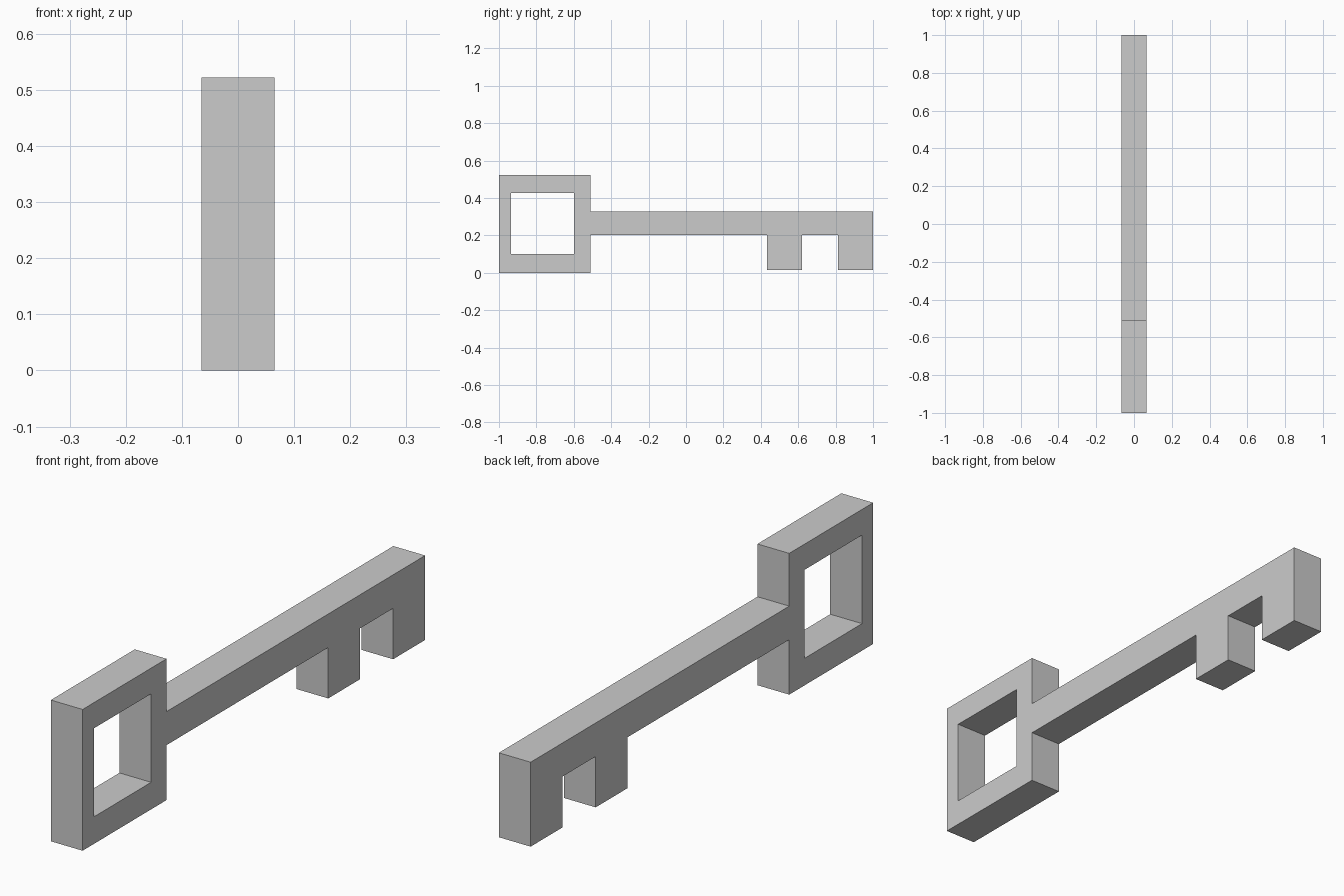
import bpy
import bmesh

cube = bpy.data.objects.get("Cube")
if cube:
    bpy.data.objects.remove(cube, do_unlink=True)

HALF = 0.065  # half the thickness of the key

# Plain grey material
grey = bpy.data.materials.new("light grey")
grey.use_nodes = True
colour = (0.6, 0.6, 0.6, 1)
grey.diffuse_color = colour
grey.node_tree.nodes["Principled BSDF"].inputs["Base Color"].default_value = colour

# Side profile (y, z): square bow, shaft and two teeth
bow_end, bow_top = -0.51, 0.522
shaft_low, shaft_top, tooth_low = 0.203, 0.327, 0.015
outline = [(-1, 0), (bow_end, 0), (bow_end, shaft_low)]
for start, end in ((0.434, 0.62), (0.813, 1)):
    outline += [(start, shaft_low), (start, tooth_low), (end, tooth_low)]
    if end < 1:
        outline.append((end, shaft_low))
outline += [(1, shaft_top), (bow_end, shaft_top), (bow_end, bow_top), (-1, bow_top)]

# Window through the bow
window = [(-0.935, 0.1), (-0.6, 0.1), (-0.6, 0.427), (-0.935, 0.427)]


def add_loop(bm, points):
    verts = [bm.verts.new((-HALF, y, z)) for y, z in points]
    return [bm.edges.new((v, verts[i - 1])) for i, v in enumerate(verts)]


# Fill the profile around the window, then extrude it across the thickness
bm = bmesh.new()
edges = add_loop(bm, outline) + add_loop(bm, window)
bmesh.ops.triangle_fill(bm, edges=edges, use_beauty=True, normal=(-1, 0, 0))
extruded = bmesh.ops.extrude_face_region(bm, geom=bm.faces[:], use_keep_orig=True)
moved = [v for v in extruded["geom"] if isinstance(v, bmesh.types.BMVert)]
bmesh.ops.translate(bm, verts=moved, vec=(2 * HALF, 0, 0))
bmesh.ops.recalc_face_normals(bm, faces=bm.faces[:])

mesh = bpy.data.meshes.new("key")
bm.to_mesh(mesh)
bm.free()
mesh.materials.append(grey)
bpy.context.collection.objects.link(bpy.data.objects.new("key", mesh))
